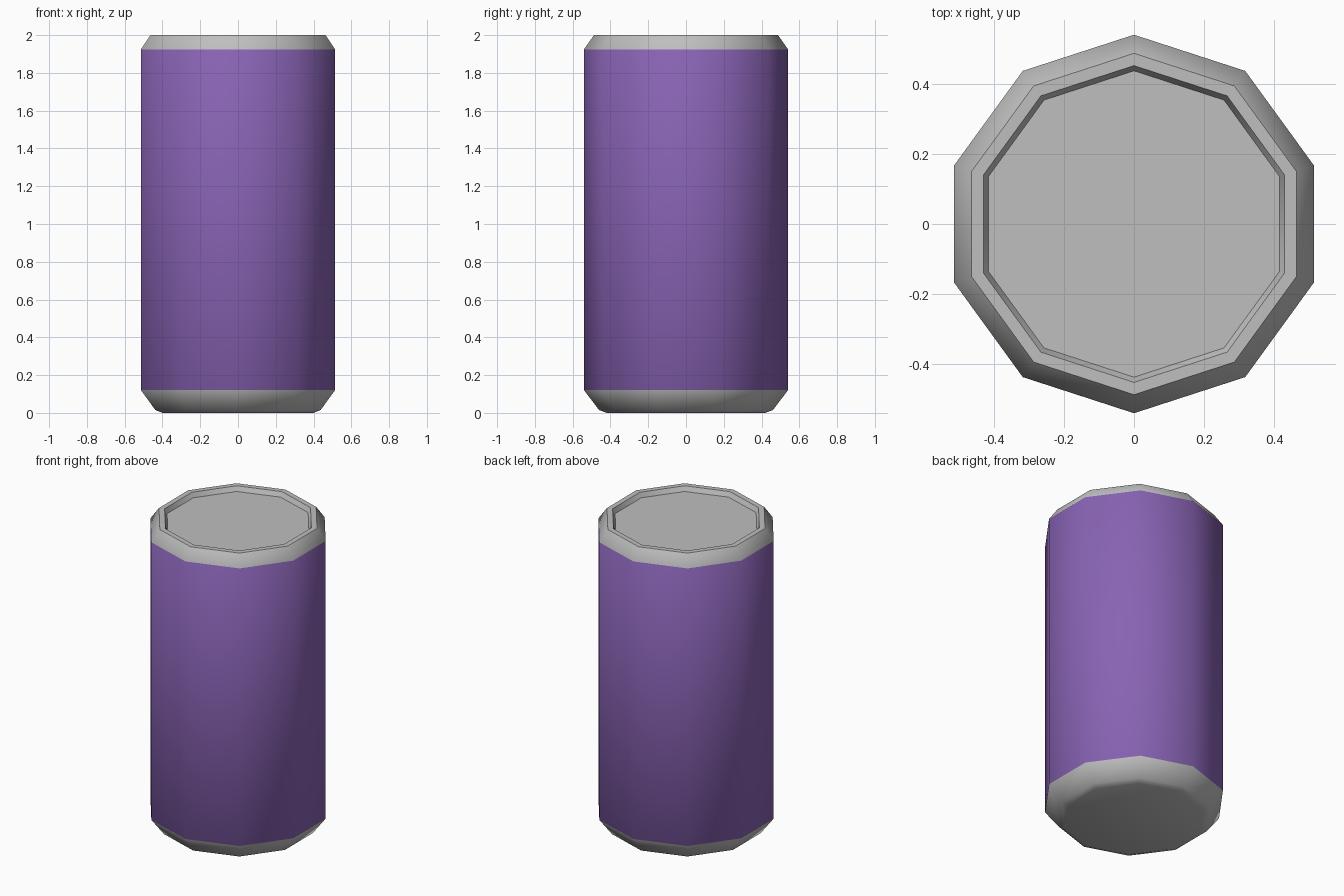
import bpy, bmesh, math

if "Cube" in bpy.data.objects:
    bpy.data.objects.remove(bpy.data.objects["Cube"])

SIDES = 10


def material(name, colour):
    m = bpy.data.materials.new(name)
    m.diffuse_color = (*colour, 1)
    m.use_nodes = True
    m.node_tree.nodes["Principled BSDF"].inputs["Base Color"].default_value = m.diffuse_color
    return m


grey = material("metal grey", (0.52, 0.52, 0.52))
purple = material("label purple", (0.25, 0.125, 0.46))

# Can profile from the base up and into the recessed lid: (radius, height)
profile = [(0.42, 0.0), (0.46, 0.015), (0.54, 0.12), (0.54, 1.925),
           (0.487, 2.0), (0.452, 2.0), (0.437, 1.97)]

bm = bmesh.new()
rings = []
for r, z in profile:
    angles = [math.pi / 2 + math.tau * i / SIDES for i in range(SIDES)]
    rings.append([bm.verts.new((r * math.cos(a), r * math.sin(a), z)) for a in angles])

# Walls, with the tall middle band as the coloured label
for k, (low, high) in enumerate(zip(rings, rings[1:])):
    for i in range(SIDES):
        j = (i + 1) % SIDES
        face = bm.faces.new((low[i], low[j], high[j], high[i]))
        face.material_index = 1 if k == 2 else 0

# Base and lid
bm.faces.new(rings[0][::-1])
bm.faces.new(rings[-1])

mesh = bpy.data.meshes.new("drink_can")
bm.to_mesh(mesh)
bm.free()
mesh.materials.append(grey)
mesh.materials.append(purple)
can = bpy.data.objects.new("drink_can", mesh)
bpy.context.collection.objects.link(can)

# Smooth body with crisp rim edges
bpy.context.view_layer.objects.active = can
can.select_set(True)
bpy.ops.object.shade_smooth_by_angle(angle=math.radians(45))
